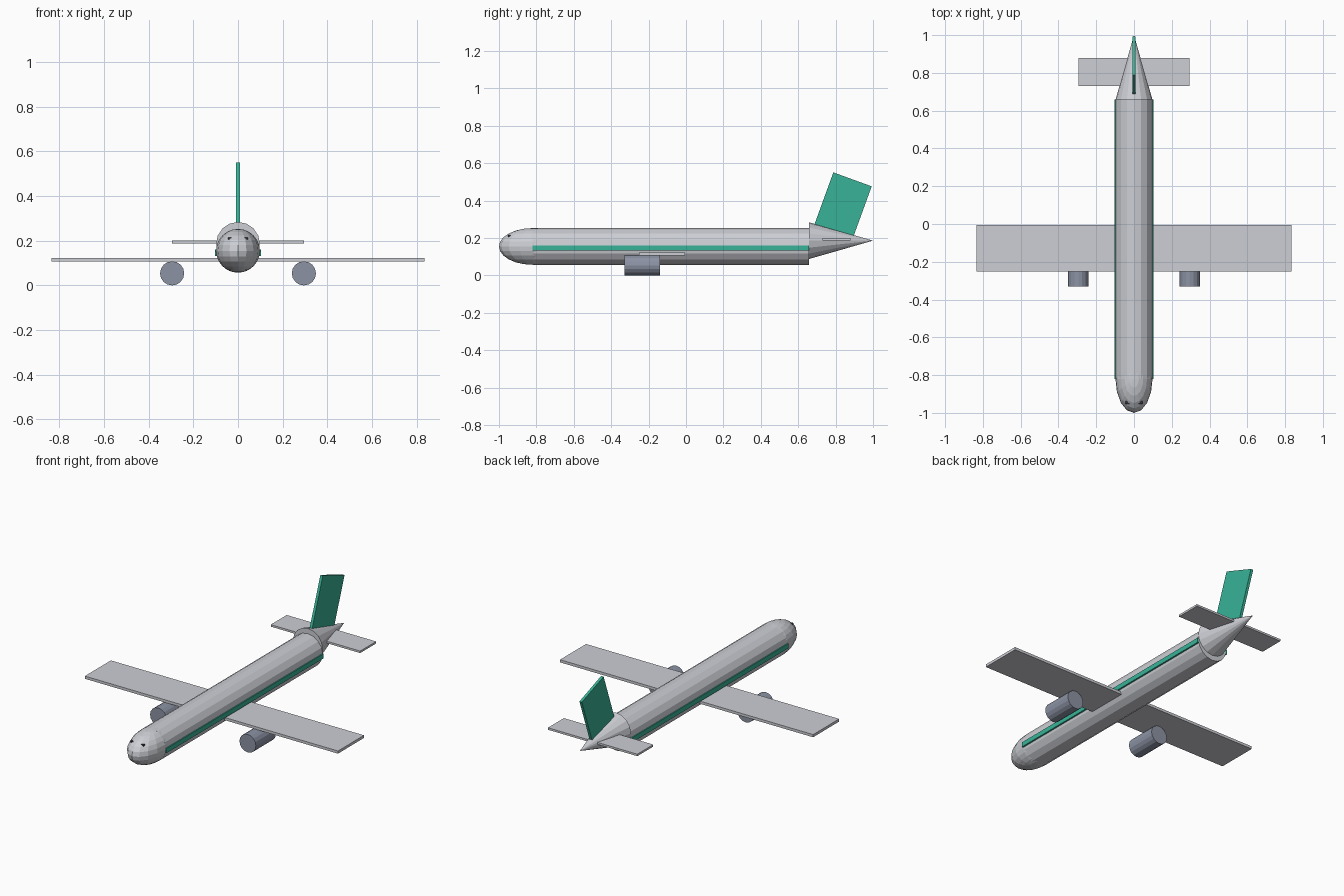
import bpy
from math import radians
from mathutils import Matrix, Vector

if "Cube" in bpy.data.objects:
    bpy.data.objects.remove(bpy.data.objects["Cube"])


def material(name, rgb):
    m = bpy.data.materials.new(name)
    m.use_nodes = True
    m.diffuse_color = (*rgb, 1)
    m.node_tree.nodes["Principled BSDF"].inputs["Base Color"].default_value = (*rgb, 1)
    return m


white = material("pale_grey", (0.61, 0.62, 0.66))
green = material("teal_green", (0.04, 0.45, 0.31))
steel = material("engine_grey", (0.26, 0.29, 0.37))
dark = material("window_dark", (0.03, 0.04, 0.06))


def finish(name, mat):
    ob = bpy.context.object
    ob.name = ob.data.name = name
    ob.data.materials.append(mat)
    return ob


def box(name, mat, centre, size, tilt=0):
    bpy.ops.mesh.primitive_cube_add(size=1)
    ob = finish(name, mat)
    ob.data.transform(Matrix.Translation(Vector(centre))
                      @ Matrix.Rotation(radians(tilt), 4, 'X')
                      @ Matrix.Diagonal((*size, 1)))
    return ob


def tube(name, mat, x, z, front, back, r_front, r_back, sides=16):
    # Flat-faced cylinder or cone lying along y
    bpy.ops.mesh.primitive_cone_add(vertices=sides, radius1=r_front, radius2=r_back,
                                    depth=back - front)
    ob = finish(name, mat)
    ob.data.transform(Matrix.Translation((x, (front + back) / 2, z))
                      @ Matrix.Rotation(radians(-90), 4, 'X'))
    return ob


# Body
R, AXIS, FRONT, BACK = 0.098, 0.155, -0.82, 0.658
tube("fuselage", white, 0, AXIS, FRONT, BACK, R, R)
tube("tail_cone", white, 0, 0.186, BACK, 1.0, R, 0)

# Stretched rounded nose
bpy.ops.mesh.primitive_uv_sphere_add(segments=16, ring_count=12, radius=1)
nose = finish("nose", white)
nose.data.transform(Matrix.Translation((0, FRONT, AXIS)) @ Matrix.Diagonal((R, 0.18, R, 1)))

# Wings and tail surfaces
box("wing", white, (0, -0.128, 0.115), (1.67, 0.245, 0.016))
box("tailplane", white, (0, 0.805, 0.194), (0.59, 0.15, 0.012))
box("tail_fin", green, (0, 0.837, 0.367), (0.016, 0.218, 0.312), -20)

# Paired parts
for side, s in (("left", 1), ("right", -1)):
    tube(side + "_engine", steel, s * 0.295, 0.054, -0.33, -0.14, 0.054, 0.054)
    box(side + "_stripe", green, (s * 0.098, (FRONT + BACK) / 2, 0.146),
        (0.01, BACK - FRONT, 0.028))
    box(side + "_cockpit_window", dark, (s * 0.034, -0.945, 0.211), (0.02, 0.014, 0.009))
